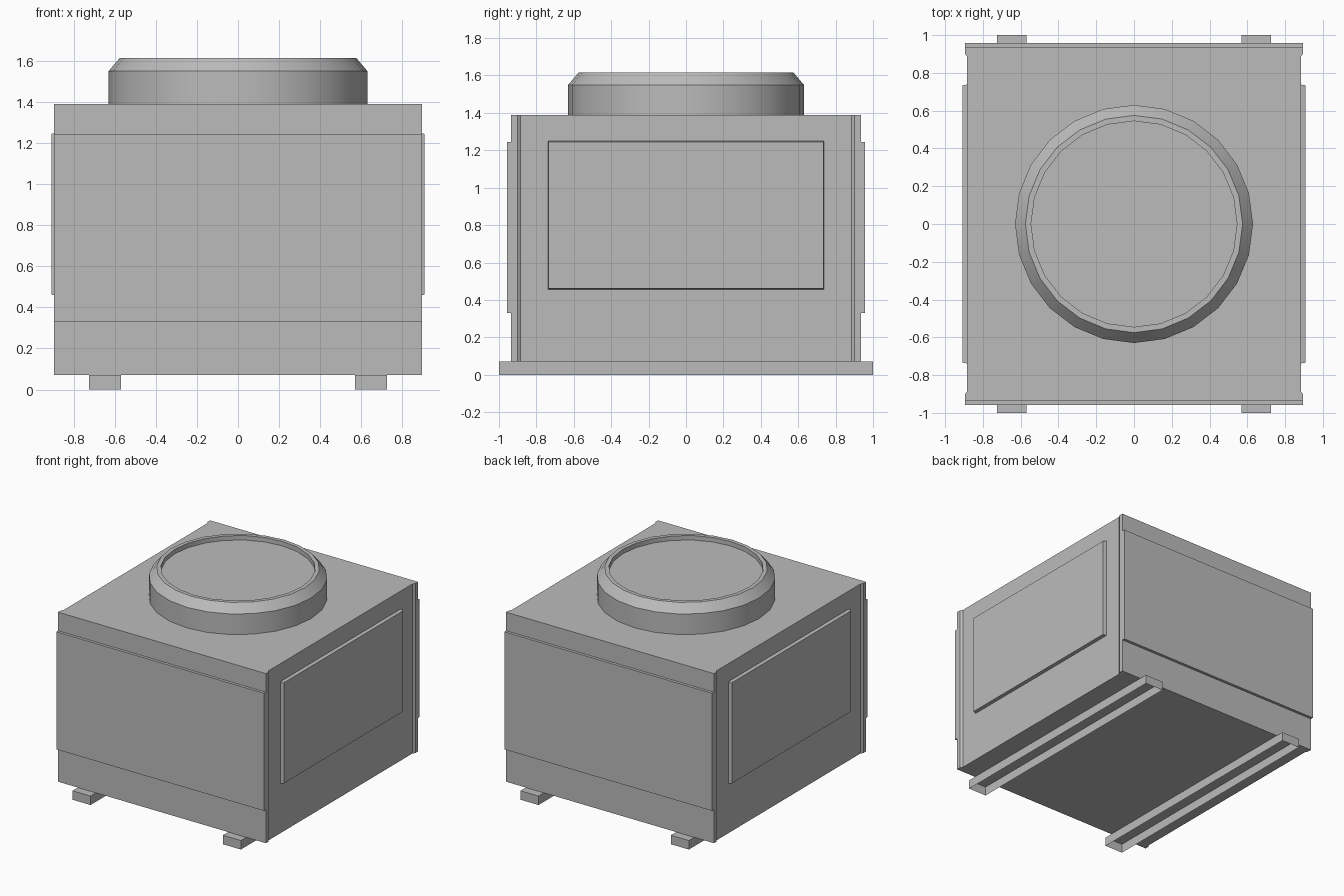
import bpy, bmesh, math

cube = bpy.data.objects.get("Cube")
if cube:
    bpy.data.objects.remove(cube, do_unlink=True)

grey = bpy.data.materials.new("painted_grey")
grey.use_nodes = True
colour = (0.5, 0.5, 0.5, 1)
grey.diffuse_color = colour
grey.node_tree.nodes["Principled BSDF"].inputs["Base Color"].default_value = colour


def finish(name, bm, smooth=False):
    mesh = bpy.data.meshes.new(name)
    bm.to_mesh(mesh)
    bm.free()
    mesh.materials.append(grey)
    obj = bpy.data.objects.new(name, mesh)
    bpy.context.collection.objects.link(obj)
    if smooth:
        bpy.ops.object.select_all(action='DESELECT')
        obj.select_set(True)
        bpy.context.view_layer.objects.active = obj
        bpy.ops.object.shade_smooth_by_angle(angle=math.radians(30))
    return obj


def box(name, low, high, open_bottom=False):
    bm = bmesh.new()
    bmesh.ops.create_cube(bm, size=1)
    for v in bm.verts:
        v.co = [(a + b) / 2 + c * (b - a) for a, b, c in zip(low, high, v.co)]
    if open_bottom:
        bm.normal_update()
        bottom = [f for f in bm.faces if f.normal.z < -0.9]
        bmesh.ops.delete(bm, geom=bottom, context='FACES')
    return finish(name, bm)


# Cabinet: plan outline with slightly flared front and back flanges
quarter = [(0.883, 0.885), (0.895, 0.902), (0.895, 0.935)]
half = quarter + [(-x, y) for x, y in reversed(quarter)]
outline = half + [(-x, -y) for x, y in half]
bm = bmesh.new()
base = bm.faces.new([bm.verts.new((x, y, 0.07)) for x, y in outline])
grown = bmesh.ops.extrude_face_region(bm, geom=[base], use_keep_orig=True)
for v in grown["geom"]:
    if isinstance(v, bmesh.types.BMVert):
        v.co.z = 1.39
bmesh.ops.recalc_face_normals(bm, faces=bm.faces)
finish("cabinet", bm)

# Broad front and back panels
box("front_panel", (-0.895, -0.957, 0.33), (0.895, -0.93, 1.245))
box("back_panel", (-0.895, 0.93, 0.33), (0.895, 0.957, 1.245))

for side, sign in (("left", 1), ("right", -1)):
    # Side access panel with a tapered rim
    panel = box(side + "_panel", (-0.025, -0.743, 0.452), (0.025, 0.743, 1.255))
    for v in panel.data.vertices:
        if v.co.x * sign > 0:
            v.co.y *= 0.988
            v.co.z += 0.01 if v.co.z < 0.8 else -0.01
        v.co.x += sign * 0.883
    # Skid rail, hollow underneath
    xs = sorted((sign * 0.57, sign * 0.725))
    box(side + "_skid", (xs[0], -1, 0), (xs[1], 1, 0.07), open_bottom=True)

# Fan collar: lathed profile with a chamfered rim and recessed cover
profile = [(0.63, 1.39), (0.63, 1.55), (0.575, 1.615), (0.545, 1.615), (0.545, 1.58)]
sides = 24
bm = bmesh.new()
rings = []
for r, z in profile:
    rings.append([bm.verts.new((r * math.cos(i * math.tau / sides),
                                r * math.sin(i * math.tau / sides), z))
                  for i in range(sides)])
for a, b in zip(rings, rings[1:]):
    for i in range(sides):
        j = (i + 1) % sides
        bm.faces.new((a[i], a[j], b[j], b[i]))
bm.faces.new(rings[-1])
finish("fan_collar", bm, smooth=True)
